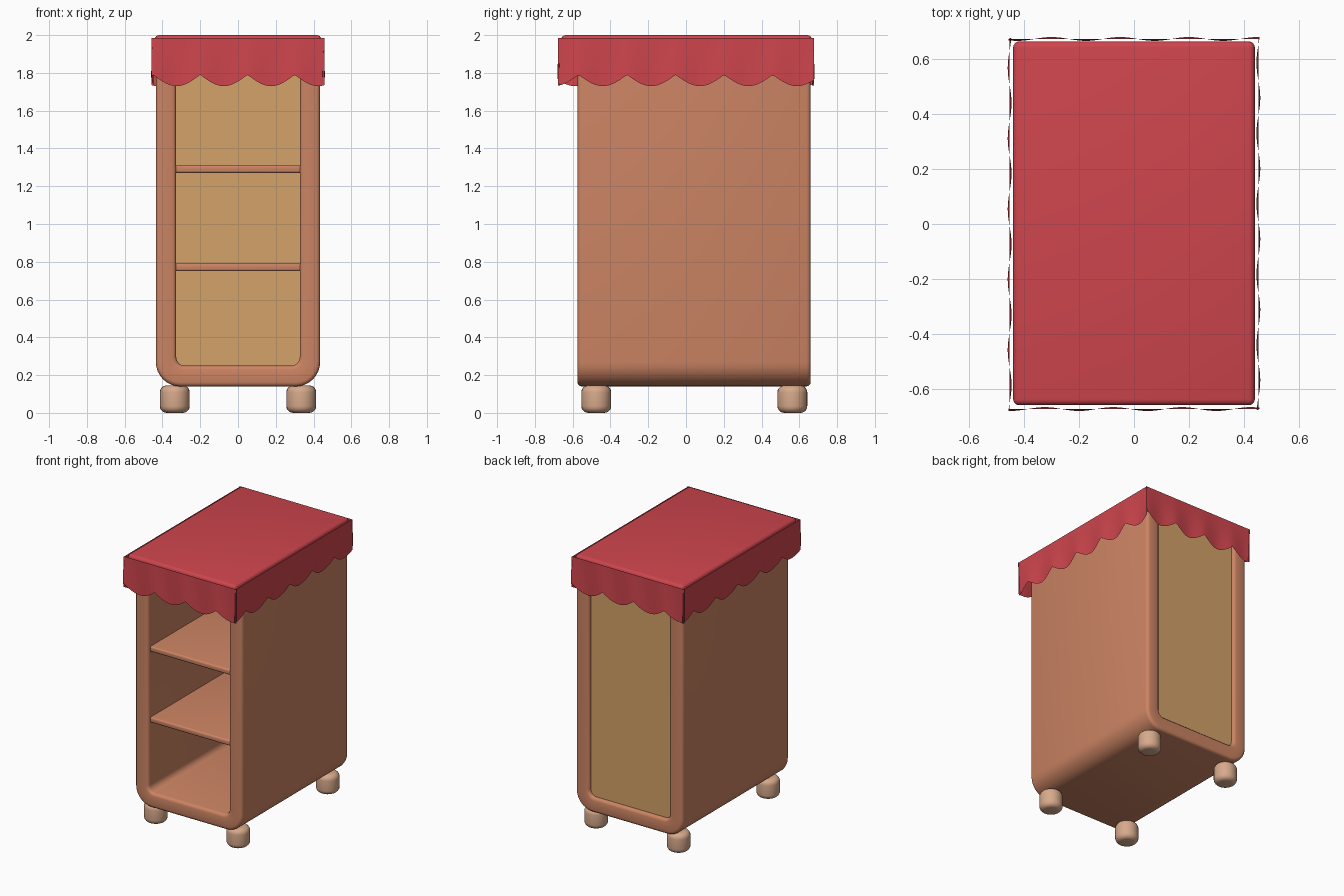
import bpy, bmesh, math
from mathutils import Matrix

if "Cube" in bpy.data.objects:
    bpy.data.objects.remove(bpy.data.objects["Cube"])


def material(name, rgb):
    m = bpy.data.materials.new(name)
    m.diffuse_color = (*rgb, 1)
    m.use_nodes = True
    m.node_tree.nodes["Principled BSDF"].inputs["Base Color"].default_value = m.diffuse_color
    return m


WOOD = material("warm wood", (0.60, 0.23, 0.125))
GOLD = material("golden panel", (0.66, 0.36, 0.14))
RED = material("red cloth", (0.62, 0.06, 0.075))
FOOT = material("pale wood", (0.68, 0.40, 0.26))


def finish(name, bm, mat, bevel=0.0, segments=4):
    """Bevel hard edges, smooth by angle and make the object."""
    bmesh.ops.recalc_face_normals(bm, faces=bm.faces[:])
    if bevel:
        hard = [e for e in bm.edges if e.calc_face_angle(0) > math.radians(40)]
        bmesh.ops.bevel(bm, geom=hard, offset=bevel, segments=segments,
                        profile=0.5, affect='EDGES', clamp_overlap=True)
    for f in bm.faces:
        f.smooth = True
    for e in bm.edges:
        e.smooth = e.calc_face_angle(0) < math.radians(35)
    me = bpy.data.meshes.new(name)
    bm.to_mesh(me)
    bm.free()
    me.materials.append(mat)
    ob = bpy.data.objects.new(name, me)
    bpy.context.collection.objects.link(ob)
    return ob


def box(name, lo, hi, mat, bevel=0.0):
    bm = bmesh.new()
    size = [b - a for a, b in zip(lo, hi)]
    mid = [(a + b) / 2 for a, b in zip(lo, hi)]
    bmesh.ops.create_cube(bm, size=1, matrix=Matrix.Translation(mid) @ Matrix.Diagonal((*size, 1)))
    return finish(name, bm, mat, bevel)


def outline(half, z0, z1, r_low, r_top, n=8):
    """Rounded rectangle in the xz plane."""
    pts = []
    for sx, sz, start, r in ((1, 1, 0, r_top), (-1, 1, 90, r_top),
                             (-1, -1, 180, r_low), (1, -1, 270, r_low)):
        cx = sx * (half - r)
        cz = z1 - r if sz > 0 else z0 + r
        for i in range(n + 1):
            a = math.radians(start + 90 * i / n)
            pts.append((cx + r * math.cos(a), cz + r * math.sin(a)))
    return pts


# Cabinet carcass: a rounded tube, open front and back
bm = bmesh.new()
rings = []
for pts, y in ((outline(0.435, 0.14, 1.95, 0.13, 0.03), -0.575),
               (outline(0.435, 0.14, 1.95, 0.13, 0.03), 0.66),
               (outline(0.327, 0.25, 1.86, 0.045, 0.02), 0.66),
               (outline(0.327, 0.25, 1.86, 0.045, 0.02), -0.575)):
    rings.append([bm.verts.new((x, y, z)) for x, z in pts])
count = len(rings[0])
for k in range(4):
    a, b = rings[k], rings[(k + 1) % 4]
    for i in range(count):
        j = (i + 1) % count
        bm.faces.new((a[i], a[j], b[j], b[i]))
finish("cabinet_body", bm, WOOD, 0.022, 3)

# Back panel and shelves
box("back_panel", (-0.345, 0.605, 0.23), (0.345, 0.635, 1.88), GOLD)
for i, z in enumerate((0.75, 1.27)):
    box(f"shelf_{i + 1}", (-0.345, -0.55, z), (0.345, 0.615, z + 0.04), WOOD, 0.012)

# Top board, overhanging the front
box("top_board", (-0.44, -0.66, 1.93), (0.44, 0.665, 2.0), RED, 0.022)


# Scalloped cloth valance: one wall per side, opposite walls turned half round
def valance(name, half, dist, cusp, period, angle):
    cols, rows = 96, 4
    bm = bmesh.new()
    grid = []
    for i in range(cols + 1):
        t = -half + 2 * half * i / cols
        phase = math.pi * (t - cusp) / period
        low = 1.79 - 0.06 * abs(math.sin(phase))
        flare = 0.007 * math.cos(2 * phase)
        col = []
        for k in range(rows + 1):
            f = k / rows
            col.append(bm.verts.new((t, -dist - flare * f, 1.985 + (low - 1.985) * f)))
        grid.append(col)
    for i in range(cols):
        for k in range(rows):
            bm.faces.new((grid[i][k], grid[i][k + 1], grid[i + 1][k + 1], grid[i + 1][k]))
    bmesh.ops.solidify(bm, geom=bm.faces[:], thickness=0.008)
    bmesh.ops.rotate(bm, verts=bm.verts[:], matrix=Matrix.Rotation(math.radians(angle), 3, 'Z'))
    finish(name, bm, RED)


valance("valance_front", 0.458, 0.674, 0.05, 0.25, 0)
valance("valance_back", 0.458, 0.674, 0.05, 0.25, 180)
valance("valance_right", 0.678, 0.453, -0.055, 0.257, 90)
valance("valance_left", 0.678, 0.453, -0.055, 0.257, 270)

# Round feet: turned profile with softly rounded rims
for side, x in (("left", -0.335), ("right", 0.335)):
    for end, y in (("front", -0.475), ("back", 0.563)):
        bm = bmesh.new()
        bmesh.ops.create_cone(bm, cap_ends=True, segments=24, radius1=0.079, radius2=0.079,
                              depth=0.145, matrix=Matrix.Translation((x, y, 0.0725)))
        finish(f"foot_{end}_{side}", bm, FOOT, 0.036, 5)
